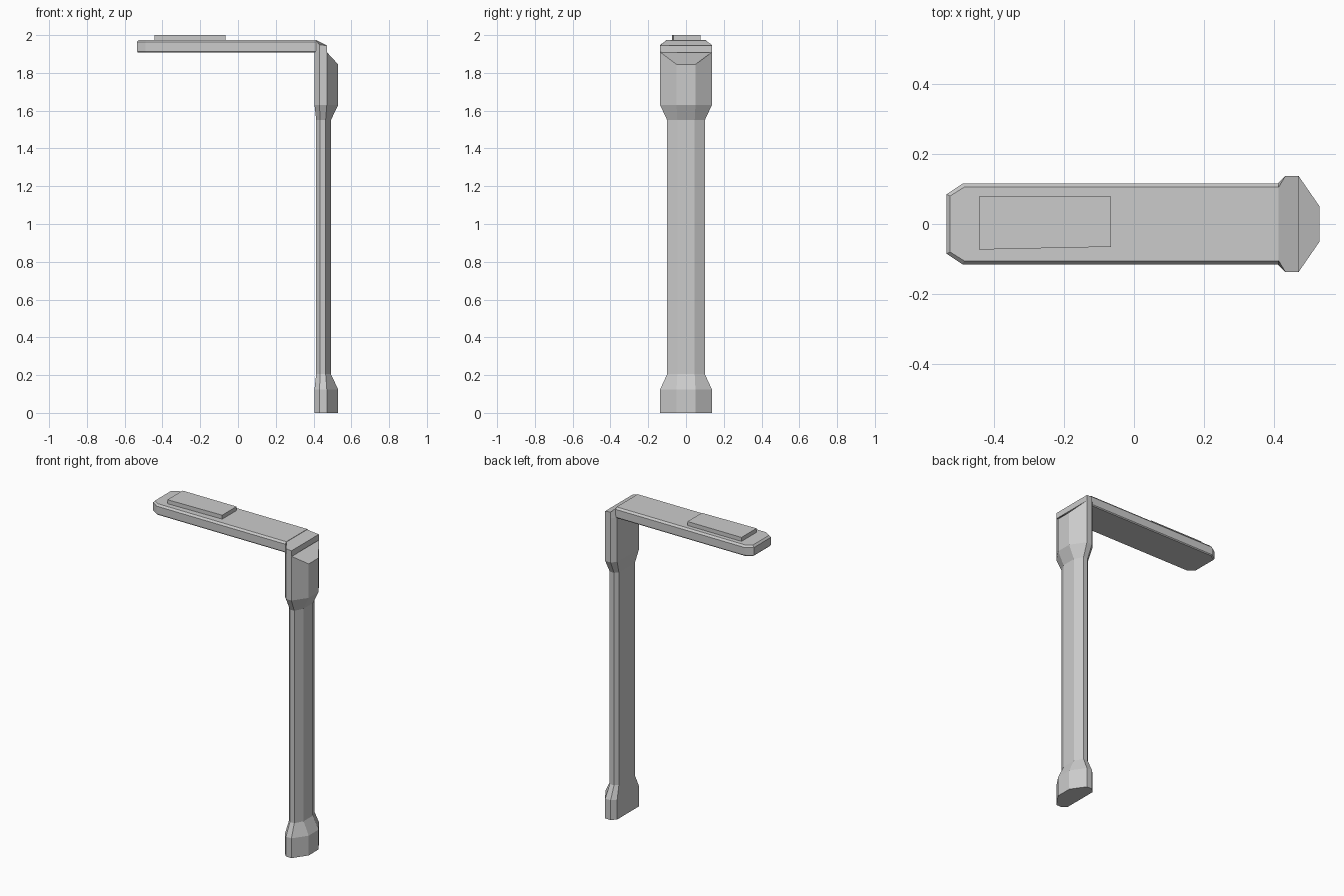
import bpy, bmesh

cube = bpy.data.objects.get("Cube")
if cube:
    bpy.data.objects.remove(cube, do_unlink=True)

grey = bpy.data.materials.new("plain grey")
grey.use_nodes = True
colour = (0.6, 0.6, 0.6, 1)
grey.diffuse_color = colour
grey.node_tree.nodes["Principled BSDF"].inputs["Base Color"].default_value = colour


def loft(name, rings):
    """Skin a stack of matching rings and cap both ends."""
    bm = bmesh.new()
    loops = [[bm.verts.new(p) for p in ring] for ring in rings]
    n = len(loops[0])
    for low, high in zip(loops, loops[1:]):
        for i in range(n):
            j = (i + 1) % n
            bm.faces.new((low[i], low[j], high[j], high[i]))
    bm.faces.new(loops[0][::-1])
    bm.faces.new(loops[-1])
    bmesh.ops.recalc_face_normals(bm, faces=bm.faces)
    mesh = bpy.data.meshes.new(name)
    bm.to_mesh(mesh)
    bm.free()
    mesh.materials.append(grey)
    obj = bpy.data.objects.new(name, mesh)
    bpy.context.collection.objects.link(obj)
    return obj


def mirrored(half, heights):
    """Close a half outline of (x, y) points across y = 0."""
    side = [(x, y, z) for (x, y), z in zip(half, heights)]
    return side + [(x, -y, z) for x, y, z in reversed(side)]


# Post: slim shaft between wide foot and wide head
wide = [(0.405, 0.11), (0.432, 0.137), (0.47, 0.137), (0.53, 0.05)]
slim = [(0.414, 0.08), (0.434, 0.1), (0.464, 0.1), (0.492, 0.046)]
levels = [(wide, 0), (wide, 0.125), (slim, 0.205), (slim, 1.55), (wide, 1.63)]
rings = [mirrored(shape, [z] * 4) for shape, z in levels]
rings.append(mirrored(wide, [1.91, 1.91, 1.91, 1.845]))
loft("post", rings)

# Sloping collar joining post and arm
collar_top = [(0.41, 0.1), (0.432, 0.137), (0.47, 0.137)]
loft("post_collar", [mirrored(wide[:3], [1.908] * 3),
                     mirrored(collar_top, [1.975, 1.948, 1.945])])


# Arm: flat bar with clipped corners and bevelled rims
def arm_outline(inset, z):
    half = [(-0.535 + inset, 0.085 - inset / 2),
            (-0.49 + inset / 2, 0.115 - inset), (0.412, 0.115 - inset)]
    return mirrored(half, [z] * 3)


loft("arm", [arm_outline(0.005, 1.908), arm_outline(0, 1.914),
             arm_outline(0, 1.963), arm_outline(0.01, 1.975)])

# Raised pad with a slightly skewed front edge
pad = [(-0.443, -0.073), (-0.065, -0.065), (-0.065, 0.078), (-0.443, 0.078)]
loft("top_pad", [[(x, y, z) for x, y in pad] for z in (1.97, 2.0)])
